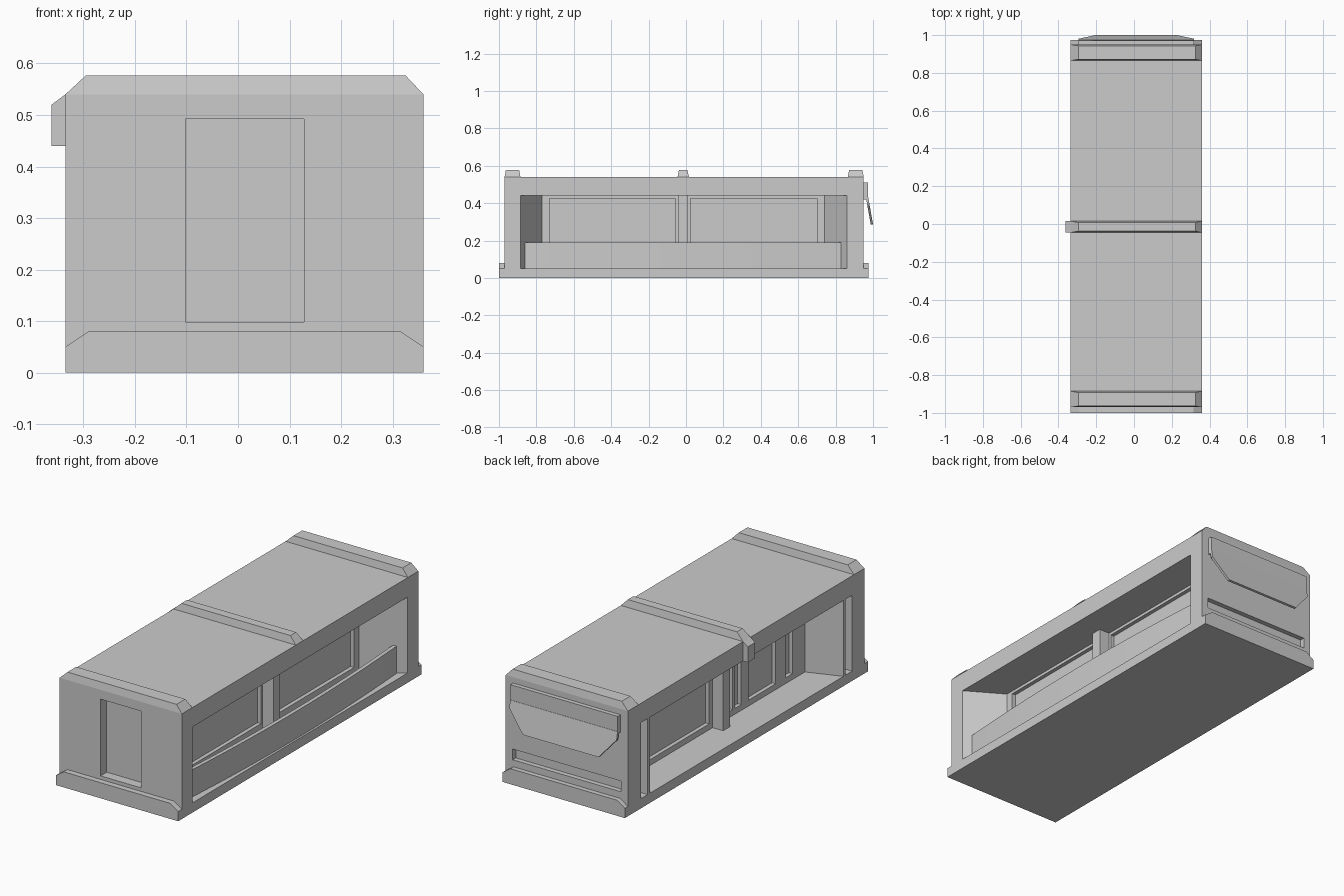
import bpy, bmesh, math
from mathutils import Vector

if "Cube" in bpy.data.objects:
    bpy.data.objects.remove(bpy.data.objects["Cube"])

X0, X1 = -0.335, 0.36          # side walls
Y0, Y1 = -0.97, 0.95           # end walls
FLOOR, HEAD, ROOF = 0.05, 0.44, 0.54


def loft(name, a, b):
    """Solid between two matching outlines of 3D points."""
    bm = bmesh.new()
    va = [bm.verts.new(p) for p in a]
    vb = [bm.verts.new(p) for p in b]
    n = len(a)
    bm.faces.new(va)
    bm.faces.new(vb[::-1])
    for i in range(n):
        j = (i + 1) % n
        bm.faces.new((va[i], vb[i], vb[j], va[j]))
    bmesh.ops.recalc_face_normals(bm, faces=bm.faces)
    me = bpy.data.meshes.new(name)
    bm.to_mesh(me)
    bm.free()
    ob = bpy.data.objects.new(name, me)
    bpy.context.collection.objects.link(ob)
    return ob


def plan(name, pts, z0, z1):
    return loft(name, [(x, y, z0) for x, y in pts], [(x, y, z1) for x, y in pts])


def box(name, x0, x1, y0, y1, z0, z1):
    return plan(name, [(x0, y0), (x1, y0), (x1, y1), (x0, y1)], z0, z1)


def end_profile(name, pts, y0, y1):
    return loft(name, [(x, y0, z) for x, z in pts], [(x, y1, z) for x, z in pts])


def cut(target, cutter):
    cutter.hide_render = True
    m = target.modifiers.new("cut", 'BOOLEAN')
    m.operation = 'DIFFERENCE'
    m.solver = 'EXACT'
    m.object = cutter
    bpy.context.view_layer.objects.active = target
    bpy.ops.object.modifier_apply(modifier=m.name)
    bpy.data.objects.remove(cutter)


# Main shell with porch niches on both long sides
shell = box("shell", X0, X1, Y0, Y1, 0, ROOF)
R, L = 0.17, -0.16             # back walls of the niches
cut(shell, plan("right_niche", [(0.36, -0.885), (R, -0.77), (R, 0.74), (0.36, 0.86),
                                (0.5, 0.86), (0.5, -0.885)], FLOOR, HEAD))
cut(shell, plan("left_niche", [(X0, -0.80), (L, -0.737), (L, 0.71), (X0, 0.77),
                               (-0.5, 0.77), (-0.5, -0.80)], FLOOR, HEAD))

# Window recesses on the right wall
for y0, y1 in ((-0.73, -0.055), (0.025, 0.70)):
    cut(shell, box("window_cut", R - 0.02, R + 0.03, y0, y1, 0.09, 0.425))

# Window, door and sidelight recesses on the left wall
for y0, y1 in ((0.04, 0.67), (-0.15, -0.10), (-0.22, -0.17), (-0.50, -0.28), (-0.635, -0.58)):
    cut(shell, box("window_cut", L - 0.03, L + 0.02, y0, y1, 0.08, 0.425))

# Narrow slits in the left corner walls
for y0, y1 in ((-0.87, -0.815), (0.79, 0.845)):
    cut(shell, box("slit_cut", X0 - 0.05, X0 + 0.04, y0, y1, FLOOR, HEAD))

# Front door recess and back slot
cut(shell, box("door_cut", -0.102, 0.128, Y0 - 0.05, Y0 + 0.05, 0.098, 0.492))
cut(shell, box("slot_cut", -0.295, 0.32, Y1 - 0.025, Y1 + 0.05, 0.115, 0.17))

# Chamfered base lips at both ends
lip = [(X0, 0), (X1, 0), (X1, 0.05), (0.315, 0.08), (-0.29, 0.08), (X0, 0.05)]
end_profile("front_base_lip", lip, -1.0, Y0)
end_profile("back_base_lip", lip, Y1, 0.975)


# Roof ribs, tapered to the top
def rib(name, y0, y1):
    t = 0.007
    low = [(X0, ROOF), (X1, ROOF)]
    top = [(-0.295, 0.577), (0.325, 0.577)]
    a = [(low[0][0], y0, ROOF), (low[1][0], y0, ROOF),
         (top[1][0], y0 + t, 0.577), (top[0][0], y0 + t, 0.577)]
    b = [(low[0][0], y1, ROOF), (low[1][0], y1, ROOF),
         (top[1][0], y1 - t, 0.577), (top[0][0], y1 - t, 0.577)]
    return loft(name, a, b)


rib("front_roof_rib", Y0, -0.885)
rib("middle_roof_rib", -0.045, 0.015)
rib("back_roof_rib", 0.865, Y1)
end_profile("rib_side_bracket", [(X0, ROOF), (-0.362, 0.52), (-0.362, HEAD), (X0, HEAD)],
            -0.045, 0.015)

# Middle posts in each niche
box("right_post", R, R + 0.06, -0.042, 0.012, FLOOR, HEAD)
box("left_post", L - 0.06, L, -0.042, 0.012, FLOOR, HEAD)

# Gently bowed railing panel on the right side
N = 14
outer, inner = [], []
for i in range(N + 1):
    u = i / N
    y = -0.86 + 1.69 * u
    x = 0.32 + 0.03 * (1 - (2 * u - 1) ** 2)
    outer.append((x, y))
    inner.append((x - 0.02, y))
plan("railing_panel", outer + inner[::-1], FLOOR, 0.19)

# Awning on the back end: header block and tilted flap
CX = 0.0125
box("awning_header", CX - 0.305, CX + 0.305, Y1, 0.972, 0.42, 0.51)
flap = [(-0.305, 0.962, 0.43), (0.305, 0.962, 0.43), (0.305, 0.969, 0.39),
        (0.215, 0.988, 0.285), (-0.215, 0.988, 0.285), (-0.305, 0.969, 0.39)]
loft("awning_flap", [(CX + x, y, z) for x, y, z in flap],
     [(CX + x, y + 0.012, z + 0.002) for x, y, z in flap])
